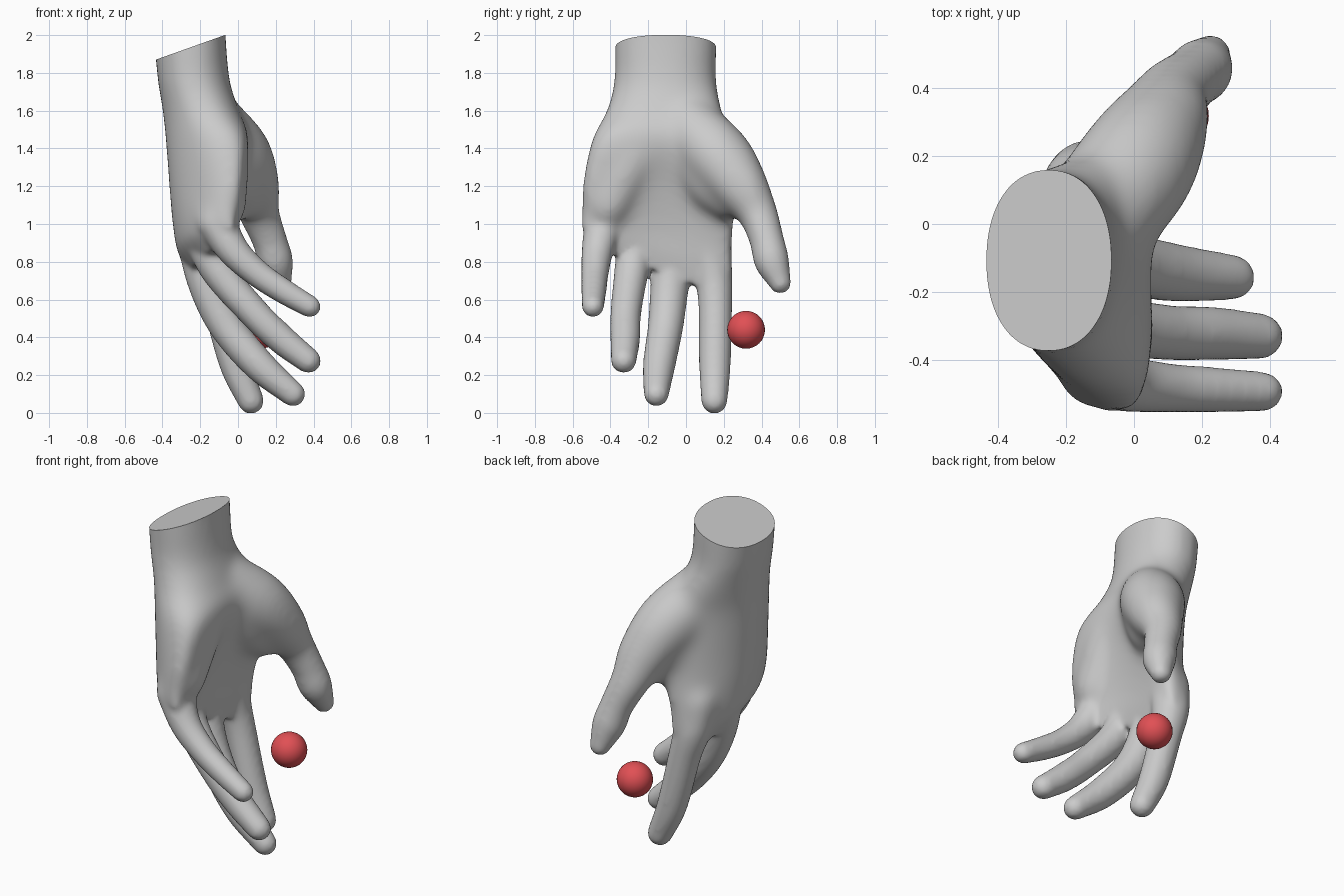
import bpy, bmesh
from math import sin, cos, pi, copysign
from mathutils import Vector

if "Cube" in bpy.data.objects:
    bpy.data.objects.remove(bpy.data.objects["Cube"])

SIDES = 28


def loft(bm, rings):
    """Skin a list of point rings into a closed shell."""
    vs = [[bm.verts.new(p) for p in r] for r in rings]
    n = len(vs[0])
    for a, b in zip(vs, vs[1:]):
        for i in range(n):
            j = (i + 1) % n
            bm.faces.new((a[i], a[j], b[j], b[i]))
    bm.faces.new(vs[0][::-1])
    bm.faces.new(vs[-1])


def spline(rows, steps=6):
    """Catmull-Rom interpolation of rows of numbers."""
    rows = [Vector(r) for r in rows]
    pts = [rows[0] * 2 - rows[1]] + rows + [rows[-1] * 2 - rows[-2]]
    out = []
    for i in range(1, len(pts) - 2):
        a, b, c, d = pts[i - 1:i + 3]
        for s in range(steps):
            t = s / steps
            out.append(0.5 * (2 * b + (c - a) * t + (2 * a - 5 * b + 4 * c - d) * t * t
                              + (3 * b - a - 3 * c + d) * t ** 3))
    return out + [rows[-1]]


def digit(bm, rows):
    """Round tube through (x, y, z, radius) with domed ends."""
    path = [(p.to_3d(), p[3]) for p in spline(rows)]
    n = len(path)
    dirs = [(path[min(i + 1, n - 1)][0] - path[max(i - 1, 0)][0]).normalized()
            for i in range(n)]
    stations = []
    angles = (1.45, 1.15, 0.8, 0.4)
    p, r = path[0]
    stations += [(p - dirs[0] * r * sin(a), r * cos(a), dirs[0]) for a in angles]
    stations += [(p, r, d) for (p, r), d in zip(path, dirs)]
    p, r = path[-1]
    stations += [(p + dirs[-1] * r * sin(a), r * cos(a), dirs[-1]) for a in reversed(angles)]
    rings = []
    for p, r, d in stations:
        u = d.cross(Vector((1, 0, 0.6))).normalized()
        v = d.cross(u)
        rings.append([p + (u * cos(k) + v * sin(k)) * r
                      for k in (2 * pi * i / SIDES for i in range(SIDES))])
    loft(bm, rings)


def palm_ring(z, cx, cy, hx, hy, bend_little, bend_index, tilt):
    """Cupped, slightly squared oval section of the wrist or palm."""
    ring = []
    for i in range(40):
        a = 2 * pi * i / 40
        t = copysign(abs(sin(a)) ** 0.92, sin(a))
        w = copysign(abs(cos(a)) ** 0.92, cos(a))
        bend = bend_index if t > 0 else bend_little
        ring.append(Vector((cx + hx * w + bend * t * t, cy + hy * t, z - tilt * hy * t)))
    return ring


bm = bmesh.new()

# Wrist and palm: z, centre x, centre y, half depth, half width, bends, tilt
sections = [
    (2.16, -0.260, -0.107, 0.190, 0.267, 0, 0, 0),
    (1.95, -0.252, -0.107, 0.189, 0.267, 0, 0, 0),
    (1.75, -0.232, -0.110, 0.190, 0.270, 0, 0, 0),
    (1.60, -0.197, -0.115, 0.203, 0.308, 0.03, 0.05, 0),
    (1.45, -0.165, -0.135, 0.220, 0.365, 0.10, 0.13, 0),
    (1.20, -0.188, -0.150, 0.178, 0.400, 0.16, 0.16, 0.05),
    (1.00, -0.200, -0.152, 0.148, 0.405, 0.15, 0.13, 0.15),
    (0.86, -0.192, -0.152, 0.127, 0.395, 0.14, 0.09, 0.28),
    (0.75, -0.162, -0.145, 0.080, 0.355, 0.11, 0.05, 0.38),
]
curves = [spline([s[:4] for s in sections]), spline([s[4:] for s in sections])]
loft(bm, [palm_ring(*a, *b) for a, b in zip(*curves)])

# Heel pad under the little finger
digit(bm, [(-0.09, -0.20, 1.46, 0.14), (-0.085, -0.31, 1.30, 0.145), (-0.07, -0.41, 1.10, 0.12)])

# Thumb with its muscle pad, and the web behind it
digit(bm, [(-0.12, 0.00, 1.52, 0.172), (0.0, 0.16, 1.365, 0.182), (0.075, 0.285, 1.20, 0.150),
           (0.112, 0.375, 1.06, 0.108), (0.165, 0.425, 0.92, 0.092),
           (0.20, 0.455, 0.80, 0.092), (0.225, 0.498, 0.69, 0.060)])
digit(bm, [(-0.07, 0.04, 1.36, 0.15), (-0.02, 0.15, 1.20, 0.14), (0.02, 0.22, 1.12, 0.10)])

# Index, middle, ring and little fingers
fingers = [
    [(-0.16, 0.11, 0.92, 0.12), (-0.14, 0.142, 0.74, 0.104), (-0.10, 0.155, 0.58, 0.090),
     (-0.015, 0.153, 0.26, 0.084), (0.068, 0.15, 0.064, 0.070)],
    [(-0.21, -0.05, 0.93, 0.12), (-0.16, -0.085, 0.68, 0.103), (-0.06, -0.108, 0.46, 0.094),
     (0.11, -0.142, 0.255, 0.086), (0.29, -0.157, 0.100, 0.067)],
    [(-0.19, -0.25, 0.97, 0.11), (-0.11, -0.287, 0.76, 0.092), (0.08, -0.318, 0.535, 0.082),
     (0.23, -0.322, 0.39, 0.079), (0.372, -0.33, 0.277, 0.068)],
    [(-0.12, -0.43, 1.02, 0.107), (-0.025, -0.468, 0.86, 0.085), (0.10, -0.482, 0.74, 0.073),
     (0.24, -0.488, 0.645, 0.067), (0.38, -0.493, 0.563, 0.059)],
]
for f in fingers:
    digit(bm, f)

bmesh.ops.recalc_face_normals(bm, faces=bm.faces)
mesh = bpy.data.meshes.new("hand")
bm.to_mesh(mesh)
bm.free()
hand = bpy.data.objects.new("hand", mesh)
bpy.context.collection.objects.link(hand)
bpy.context.view_layer.objects.active = hand
hand.select_set(True)

# Fuse the parts into one skin
remesh = hand.modifiers.new("fuse", 'REMESH')
remesh.mode = 'VOXEL'
remesh.voxel_size = 0.014
bpy.ops.object.modifier_apply(modifier="fuse")

# Blend the palm pads strongly, then the whole skin lightly
palm = hand.vertex_groups.new(name="palm")
for v in hand.data.vertices:
    x, y, z = v.co
    low = 0.82 - 0.3 * y
    w = min((z - low) / 0.12, (1.75 - z) / 0.15, (0.36 - y) / 0.1, 1)
    if w > 0:
        palm.add([v.index], w, 'REPLACE')
for name, group, count in (("blend", "palm", 90), ("soften", "", 10)):
    m = hand.modifiers.new(name, 'SMOOTH')
    m.factor = 0.5
    m.iterations = count
    m.vertex_group = group
    bpy.ops.object.modifier_apply(modifier=name)

# Slanted flat cut across the wrist
bm = bmesh.new()
bm.from_mesh(hand.data)
cut = bmesh.ops.bisect_plane(bm, geom=bm.verts[:] + bm.edges[:] + bm.faces[:],
                             plane_co=(-0.07, 0, 2.0), plane_no=(-0.13, 0, 0.365),
                             clear_outer=True)
rim = [e for e in cut["geom_cut"] if isinstance(e, bmesh.types.BMEdge)]
bmesh.ops.holes_fill(bm, edges=rim, sides=0)
bmesh.ops.recalc_face_normals(bm, faces=bm.faces)
bm.to_mesh(hand.data)
bm.free()
bpy.ops.object.shade_smooth_by_angle(angle=0.7)

# Ball below the thumb
bpy.ops.mesh.primitive_uv_sphere_add(segments=32, ring_count=16, radius=0.1,
                                     location=(0.12, 0.318, 0.44))
ball = bpy.context.object
ball.name = "ball"
bpy.ops.object.shade_smooth()
red = bpy.data.materials.new("red")
red.diffuse_color = (0.75, 0.08, 0.09, 1)
red.use_nodes = True
red.node_tree.nodes["Principled BSDF"].inputs["Base Color"].default_value = red.diffuse_color
ball.data.materials.append(red)
